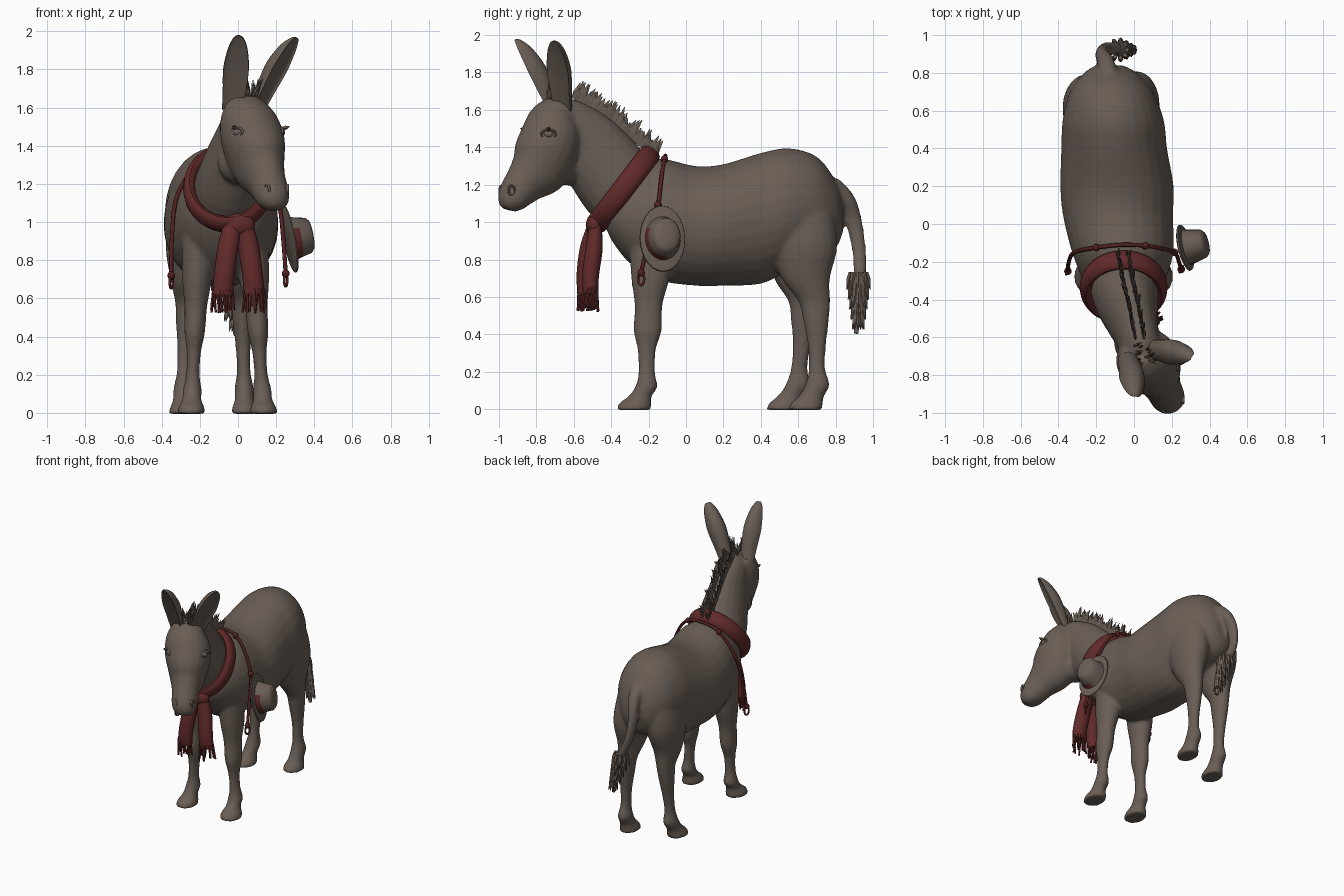
import bpy
import bmesh
import math
import random
from mathutils import Vector, Matrix

random.seed(4)
if "Cube" in bpy.data.objects:
    bpy.data.objects.remove(bpy.data.objects["Cube"], do_unlink=True)


def material(name, color):
    mat = bpy.data.materials.new(name)
    mat.use_nodes = True
    mat.diffuse_color = (*color, 1)
    shader = mat.node_tree.nodes["Principled BSDF"]
    shader.inputs["Base Color"].default_value = (*color, 1)
    shader.inputs["Roughness"].default_value = 0.8
    return mat


COAT = material("grey brown coat", (0.142, 0.112, 0.092))
RED = material("scarf red", (0.122, 0.023, 0.023))
ROPE = material("dark red rope", (0.085, 0.015, 0.016))


def spline(secs, res):
    """Resample sections with a Catmull-Rom curve."""
    out = []
    last = len(secs) - 1
    for i in range(last):
        quad = [secs[max(0, min(last, i + k))] for k in (-1, 0, 1, 2)]
        for j in range(res):
            t = j / res
            out.append([0.5 * (2 * b + (c - a) * t + (2 * a - 5 * b + 4 * c - d) * t * t
                               + (3 * b - a - 3 * c + d) * t ** 3)
                        for a, b, c, d in zip(*quad)])
    return out + [list(secs[-1])]


def loft(bm, secs, side=(1, 0, 0), tangent=None, n=20, res=4, cup=False):
    """Skin elliptical sections (x, y, z, half width, half depth) along a path."""
    pts = spline(secs, res)
    rows = []
    for i, p in enumerate(pts):
        step = Vector(pts[min(i + 1, len(pts) - 1)][:3]) - Vector(pts[max(i - 1, 0)][:3])
        t = (Vector(tangent) if tangent else step).normalized()
        s = Vector(side)
        s = (s - t * s.dot(t)).normalized()
        u = t.cross(s)
        row = []
        for k in range(n):
            a = math.tau * k / n
            depth = math.sin(a) * p[4]
            if cup and depth < 0:
                depth *= -0.2
            row.append(bm.verts.new(Vector(p[:3]) + s * math.cos(a) * p[3] + u * depth))
        rows.append(row)
    faces = [bm.faces.new(rows[0]), bm.faces.new(rows[-1])]
    for r, q in zip(rows, rows[1:]):
        for k in range(n):
            m = (k + 1) % n
            faces.append(bm.faces.new((r[k], r[m], q[m], q[k])))
    bmesh.ops.recalc_face_normals(bm, faces=faces)


def ring(bm, center, u, v, w, d, count=24, n=8):
    """Closed elliptical band spanned by the half axes u and v."""
    c, u, v = Vector(center), Vector(u), Vector(v)
    path = []
    for k in range(count + 2):
        a = math.tau * k / count
        path.append((*(c + u * math.cos(a) + v * math.sin(a)), w, d))
    loft(bm, path, side=u.cross(v), n=n, res=1)


def ball(bm, center, size):
    mat = Matrix.Translation(center) @ Matrix.Diagonal((*size, 1))
    bmesh.ops.create_uvsphere(bm, u_segments=16, v_segments=10, radius=1, matrix=mat)


def spike(bm, base, direction, length, w, d):
    b, t = Vector(base), Vector(direction).normalized()
    secs = [(*(b + t * length * f), w * g, d * g) for f, g in ((0, 0.8), (0.4, 1), (1, 0.08))]
    loft(bm, secs, n=5, res=1)


def finish(name, bm, mat, angle=50):
    me = bpy.data.meshes.new(name)
    bm.to_mesh(me)
    bm.free()
    me.materials.append(mat)
    me.polygons.foreach_set("use_smooth", [True] * len(me.polygons))
    me.set_sharp_from_angle(angle=math.radians(angle))
    ob = bpy.data.objects.new(name, me)
    bpy.context.scene.collection.objects.link(ob)
    return ob


# Torso: y, top, bottom, centre x, half width
bm = bmesh.new()
torso = [(-.42, 1.1, .95, -.04, .1), (-.39, 1.16, .89, -.04, .15), (-.3, 1.27, .78, -.05, .215),
         (-.15, 1.34, .69, -.06, .268), (.05, 1.3, .66, -.085, .292), (.2, 1.31, .66, -.09, .3),
         (.4, 1.37, .67, -.105, .28), (.55, 1.395, .74, -.11, .268), (.7, 1.35, .8, -.12, .22),
         (.8, 1.22, .86, -.125, .14), (.84, 1.1, .95, -.13, .07)]
loft(bm, [(x, y, (hi + lo) / 2, w, (hi - lo) / 2) for y, hi, lo, x, w in torso],
     tangent=(0, 1, 0), n=28)

# Neck, then head and jaw turned to its left
loft(bm, [(-.05, -.14, 1.06, .2, .24), (-.05, -.33, 1.17, .185, .222), (-.02, -.46, 1.33, .15, .205),
          (.01, -.56, 1.45, .12, .18), (.04, -.66, 1.55, .1, .13), (.06, -.71, 1.58, .07, .08)])
FACE_SIDE = Vector((.894, .447, 0))
FACE_FRONT = Vector((.447, -.894, 0))
loft(bm, [(.035, -.66, 1.625, .1, .08), (.05, -.705, 1.54, .15, .14), (.08, -.73, 1.42, .165, .172),
          (.11, -.78, 1.3, .135, .17), (.15, -.86, 1.21, .1, .118), (.175, -.91, 1.15, .094, .095),
          (.19, -.935, 1.1, .08, .075), (.195, -.945, 1.065, .045, .04)], side=FACE_SIDE)
ball(bm, (.015, -.64, 1.305), (.122, .1, .11))

# Legs: y, z, half width, half depth
FRONT_LEG = [(-.19, 1.05, .05, .06), (-.19, .95, .085, .11), (-.19, .72, .08, .105),
             (-.2, .56, .06, .075), (-.205, .42, .054, .075), (-.21, .32, .038, .05),
             (-.21, .2, .036, .044), (-.212, .12, .05, .06), (-.245, .07, .05, .062),
             (-.272, .03, .068, .088), (-.28, -.005, .074, .092)]
HIND_LEG = [(.6, 1.2, .05, .08), (.61, 1.08, .1, .16), (.63, .88, .122, .18), (.64, .7, .09, .13),
            (.685, .58, .06, .086), (.695, .48, .052, .07), (.7, .35, .04, .05),
            (.7, .22, .036, .044), (.703, .13, .05, .066), (.67, .07, .05, .068),
            (.645, .03, .064, .087), (.64, -.005, .072, .09)]
for profile, top_x, foot_x, stride in ((FRONT_LEG, .06, .135, 0), (FRONT_LEG, -.2, -.245, 0),
                                       (HIND_LEG, .01, .035, 0), (HIND_LEG, -.25, -.293, -.12)):
    secs = []
    for y, z, w, d in profile:
        f = max(0, 1 - z / 1.05)
        secs.append((top_x + (foot_x - top_x) * f, y + stride * f, z, w, d))
    loft(bm, secs, tangent=(0, 0, -1))

# Tail stem
loft(bm, [(-.13, .78, 1.2, .05, .05), (-.15, .86, 1.12, .045, .045), (-.17, .898, 1, .035, .045),
          (-.15, .925, .85, .03, .038), (-.09, .93, .72, .035, .035)], n=12)

# Fuse the lofts into one skin
skin = finish("donkey_body", bm, COAT)
remesh = skin.modifiers.new("fuse", 'REMESH')
remesh.mode = 'VOXEL'
remesh.voxel_size = 0.012
remesh.use_smooth_shade = True
soften = skin.modifiers.new("soften", 'SMOOTH')
soften.factor = 0.5
soften.iterations = 8
fused = bpy.data.meshes.new_from_object(skin.evaluated_get(bpy.context.evaluated_depsgraph_get()))
skin.modifiers.clear()
skin.data = fused
fused.polygons.foreach_set("use_smooth", [True] * len(fused.polygons))

# Cupped ears
for name, base, tip, side in (("left_ear", (.115, -.665, 1.6), (.308, -.705, 1.965), (.6, .8, 0)),
                              ("right_ear", (-.03, -.72, 1.58), (.005, -.915, 1.975), (1, -.2, 0))):
    bm = bmesh.new()
    b, t = Vector(base), Vector(tip)
    loft(bm, [(*b.lerp(t, f), w, d) for f, w, d in
              ((0, .055, .055), (.25, .06, .075), (.55, .068, .085), (.82, .052, .062),
               (.96, .03, .03), (1, .014, .012))], side=side, cup=True, n=18)
    finish(name, bm, COAT, 75)

# Eyes with lids and lashes, and nostril rims
bm = bmesh.new()
for s in (-1, 1):
    out = FACE_SIDE * s
    look = (out + FACE_FRONT * .5).normalized()
    along = Vector((0, 0, 1)).cross(look)
    eye = Vector((.075, -.72, 1.47)) + out * .121 + FACE_FRONT * .077
    ball(bm, eye, (.03, .03, .024))
    ring(bm, eye + look * .012, along * .038, (0, 0, .024), .009, .007)
    spike(bm, eye + look * .02 + Vector((0, 0, .022)), look + Vector((0, 0, .3)), .035, .012, .012)
    nose = Vector((.178, -.905, 1.17)) + out * .06 + FACE_FRONT * .061
    ring(bm, nose, along * .016, (0, 0, .024), .008, .007)
finish("eyes_and_nostrils", bm, COAT)

# Mane in two rows, and forelock
bm = bmesh.new()
start, end = Vector((-.06, -.17, 1.34)), Vector((.03, -.6, 1.66))
for k in range(40):
    f = k / 39
    for s in (-1, 1):
        base = start.lerp(end, f) + Vector((s * .022, 0, .015 * math.sin(f * math.pi)))
        lean = (s * .1 + random.uniform(-.12, .12), random.uniform(.2, .7), .9)
        spike(bm, base, lean, random.uniform(.06, .12), .008, .018)
for k in range(26):
    base = (random.uniform(0, .1), random.uniform(-.74, -.64), 1.66)
    lean = (random.uniform(-.4, .5), random.uniform(-.5, .3), 1)
    spike(bm, base, lean, random.uniform(.06, .11), .008, .008)
finish("mane", bm, COAT)

# Tail tuft of layered locks, tapering downward
bm = bmesh.new()
loft(bm, [(-.09, .93, .74, .03, .03), (-.06, .925, .66, .045, .045), (-.03, .915, .52, .022, .022),
          (-.01, .91, .405, .012, .012)], n=10)
for layer in range(5):
    for k in range(9):
        a = math.tau * (k + layer / 2) / 9
        r = .042 - layer * .008
        base = (-.08 + layer * .016 + r * math.cos(a), .922 + r * math.sin(a), .73 - layer * .053)
        spike(bm, base, (math.cos(a) * .25, math.sin(a) * .25, -1), .095, .015, .015)
finish("tail_tuft", bm, COAT)

# Scarf: neck loop, knot, two hanging ends with fringe
bm = bmesh.new()
ring(bm, (-.055, -.335, 1.178), (.2, 0, 0), (0, -.145, -.19), .058, .033, count=36, n=12)
ball(bm, (0, -.49, .985), (.09, .045, .062))
for x, y in ((-.08, -.54), (.085, -.51)):
    loft(bm, [(x * .3, -.485, 1.01, .045, .03), (x * .65, y + .02, .87, .054, .045),
              (x * .9, y, .72, .054, .045), (x, y, .62, .055, .04)], n=12)
    for k in range(16):
        a = math.tau * k / 16
        top = Vector((x + .05 * math.cos(a), y + .036 * math.sin(a), .65))
        drop = Vector((random.uniform(-.02, .02), random.uniform(-.02, .02),
                       -random.uniform(.09, .13)))
        loft(bm, [(*top, .007, .007), (*(top + drop), .007, .007)], n=5, res=1)
finish("scarf", bm, RED)

# Rope over the withers, with knots and end loops
bm = bmesh.new()
rope = [(-.35, -.25, .72), (-.345, -.2, .95), (-.315, -.15, 1.15), (-.2, -.125, 1.31),
        (-.06, -.11, 1.355), (.06, -.115, 1.335), (.145, -.13, 1.25), (.215, -.15, 1.09),
        (.238, -.2, .9), (.25, -.24, .73)]
loft(bm, [(*p, .011, .011) for p in rope], side=(0, 1, 0), n=8)
for k in (0, 3, 5, 7, 9):
    ball(bm, rope[k], (.02, .02, .022))
for p in (rope[0], rope[-1]):
    ring(bm, Vector(p) - Vector((0, 0, .035)), (.008, .016, 0), (0, 0, .032), .007, .007)
finish("rope", bm, ROPE)

# Hat hanging on the rope: sections by distance along its axis
axis = Vector((.95, .22, .18)).normalized()
center = Vector((.262, -.128, .91))
bm = bmesh.new()
loft(bm, [(*(center + axis * t), w, d) for t, w, d in
          ((0, .11, .165), (.006, .125, .18), (.014, .122, .177), (.02, .097, .118),
           (.055, .088, .106), (.11, .076, .094), (.125, .06, .078), (.13, .03, .04))],
     side=(0, 1, 0), tangent=axis, n=28, res=1)
hat = finish("hat", bm, COAT, 40)

# Red band on the front and lower side of the crown
hat.data.materials.append(RED)
for face in hat.data.polygons:
    offset = face.center - center
    if .02 < offset.dot(axis) < .055 and offset.normalized().dot((0, -.85, -.5)) > .3:
        face.material_index = 1
